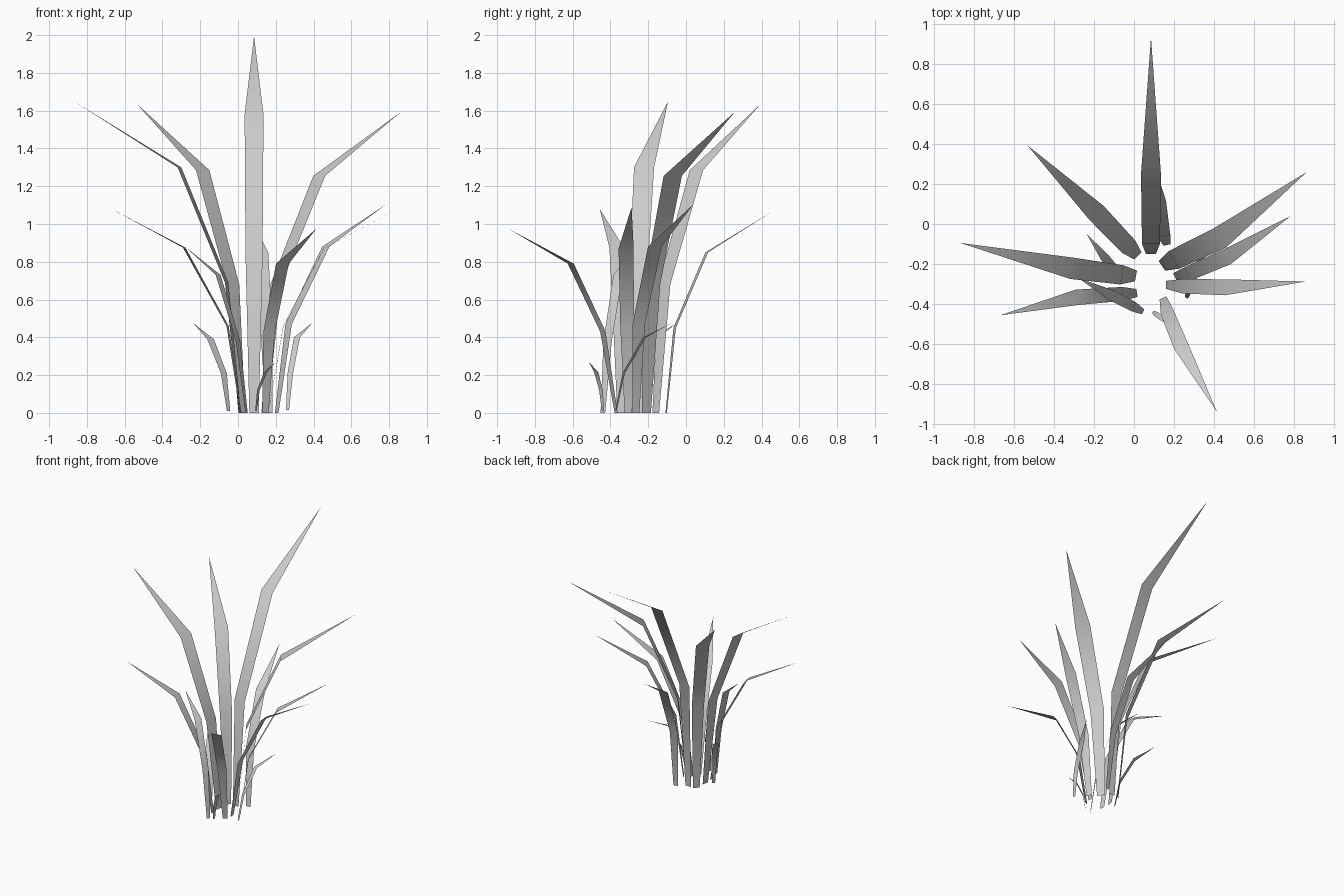
import bpy
from mathutils import Vector


def blade(name, width, base, mid, knee, tip):
    """Single-sided ribbon that widens to the knee and ends in a point."""
    pts = [Vector(p) for p in (base, mid, knee, tip)]
    lean = pts[3] - pts[0]
    side = Vector((lean.y, -lean.x, 0)).normalized()
    verts = []
    for p, f in zip(pts, (0.5, 0.9, 1.0)):
        verts += [p - side * width * f / 2, p + side * width * f / 2]
    verts.append(pts[3])
    faces = [(0, 1, 3, 2), (2, 3, 5, 4), (4, 5, 6)]
    mesh = bpy.data.meshes.new(name)
    mesh.from_pydata(verts, [], faces)
    mesh.shade_smooth()
    obj = bpy.data.objects.new(name, mesh)
    bpy.context.collection.objects.link(obj)


# Tall blades: back, back left, right, left
blade("tall_blade_back", 0.1, (.085, -.15, 0), (.085, -.10, .83), (.085, .25, 1.58), (.085, .935, 1.995))
blade("tall_blade_back_left", 0.1, (.02, -.16, 0), (-.025, -.115, .68), (-.187, .055, 1.285), (-.535, .395, 1.635))
blade("tall_blade_right", 0.115, (.14, -.21, 0), (.20, -.18, .68), (.43, -.07, 1.255), (.865, .26, 1.595))
blade("tall_blade_left", 0.108, (.01, -.26, 0), (-.06, -.255, .69), (-.31, -.222, 1.3), (-.87, -.095, 1.65))

# Medium blades around the tuft
blade("medium_blade_right", 0.082, (.205, -.265, 0), (.268, -.25, .47), (.465, -.165, .88), (.785, .04, 1.105))
blade("medium_blade_far_right", 0.08, (.16, -.305, 0), (.24, -.312, .46), (.455, -.317, .87), (.86, -.288, 1.09))
blade("medium_blade_front", 0.075, (.145, -.37, 0), (.165, -.44, .43), (.235, -.61, .79), (.415, -.94, .975))
blade("medium_blade_left", 0.078, (.015, -.345, 0), (-.055, -.35, .46), (-.285, -.367, .875), (-.67, -.457, 1.08))
blade("medium_blade_back", 0.072, (.165, -.105, 0), (.15, -.06, .45), (.125, .11, .85), (.05, .455, 1.065))
blade("medium_blade_front_left", 0.055, (.045, -.44, 0), (.0, -.415, .38), (-.105, -.36, .73), (-.28, -.27, .88))

# Small blades at the foot
blade("small_blade_left", 0.045, (-.05, -.28, .01), (-.075, -.25, .21), (-.145, -.17, .39), (-.237, -.05, .475))
blade("small_blade_right", 0.035, (.262, -.37, .015), (.277, -.33, .21), (.312, -.22, .40), (.395, -.07, .478))
blade("small_blade_front", 0.027, (.095, -.44, .01), (.108, -.45, .12), (.145, -.475, .215), (.2, -.515, .27))
